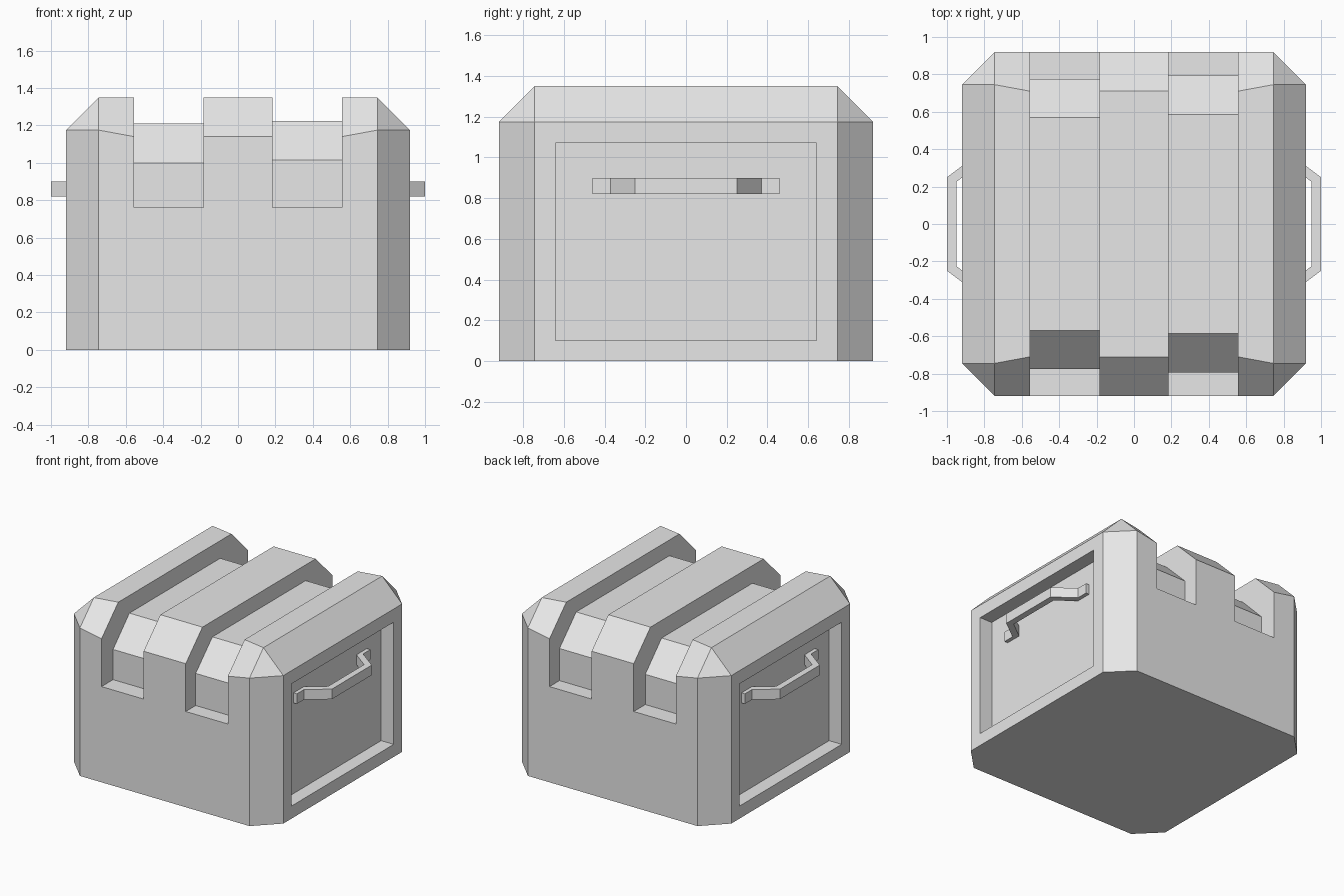
import bpy, bmesh

cube = bpy.data.objects.get("Cube")
if cube:
    bpy.data.objects.remove(cube, do_unlink=True)

grey = bpy.data.materials.new("light_grey")
grey.use_nodes = True
grey.diffuse_color = (0.8, 0.8, 0.8, 1)
grey.node_tree.nodes["Principled BSDF"].inputs["Base Color"].default_value = grey.diffuse_color


def loft(name, sections):
    """Skin a list of closed point loops into a capped solid."""
    bm = bmesh.new()
    rings = [[bm.verts.new(p) for p in loop] for loop in sections]
    n = len(rings[0])
    for a, b in zip(rings, rings[1:]):
        for i in range(n):
            j = (i + 1) % n
            bm.faces.new((a[i], a[j], b[j], b[i]))
    bm.faces.new(rings[0])
    bm.faces.new(rings[-1])
    bmesh.ops.remove_doubles(bm, verts=bm.verts[:], dist=0.0005)
    bmesh.ops.recalc_face_normals(bm, faces=bm.faces[:])
    mesh = bpy.data.meshes.new(name)
    bm.to_mesh(mesh)
    bm.free()
    mesh.materials.append(grey)
    obj = bpy.data.objects.new(name, mesh)
    bpy.context.collection.objects.link(obj)
    return obj


def prism_x(name, profile, x0, x1):
    return loft(name, [[(x, y, z) for y, z in profile] for x in (x0, x1)])


def carve(body, cutter):
    """Subtract a cutter from the body, then discard the cutter."""
    mod = body.modifiers.new("cut", 'BOOLEAN')
    mod.operation = 'DIFFERENCE'
    mod.solver = 'EXACT'
    mod.object = cutter
    bpy.context.view_layer.objects.active = body
    bpy.ops.object.modifier_apply(modifier=mod.name)
    bpy.data.objects.remove(cutter, do_unlink=True)


def section(x, wide, shoulder, top_half, top):
    return [(x, -wide, 0), (x, -wide, shoulder), (x, -top_half, top),
            (x, top_half, top), (x, wide, shoulder), (x, wide, 0)]


# Chamfered crate body, lofted from side to side
W, C, H = 0.92, 0.745, 1.35
S = H - (W - C)
half = [(W, C, S, C, S), (C, W, S, C, H), (0.555, W, 1.14, 0.71, H)]
body = loft("crate_body",
            [section(-h[0], *h[1:]) for h in half] +
            [section(*h) for h in reversed(half)])

# Two strap channels running over the top and down the front and back
for x0, x1, floor, bend, wall, shoulder in (
        (-0.555, -0.185, 1.21, 0.57, 0.775, 1.0),
        (0.185, 0.555, 1.225, 0.585, 0.795, 1.015)):
    right = [(bend, floor), (wall, shoulder), (wall, 0.76), (1.1, 0.76), (1.1, 1.6)]
    profile = right + [(-y, z) for y, z in reversed(right)]
    carve(body, prism_x("channel_cutter", profile, x0, x1))

# Side panel recesses with a bent handle in each
panel = [(-0.64, 0.1), (0.64, 0.1), (0.64, 1.07), (-0.64, 1.07)]
outer = [(0.84, 0.46), (0.84, 0.37), (1.0, 0.25)]
inner = [(0.95, 0.225), (0.805, 0.335), (0.805, 0.46)]
bar = outer + [(x, -y) for x, y in reversed(outer)]
bar += [(x, -y) for x, y in reversed(inner)] + inner
for side, label in ((1, "left"), (-1, "right")):
    carve(body, prism_x("panel_cutter", panel, side * 0.81, side * 1.2))
    loft(label + "_handle", [[(side * x, y, z) for x, y in bar] for z in (0.82, 0.9)])
